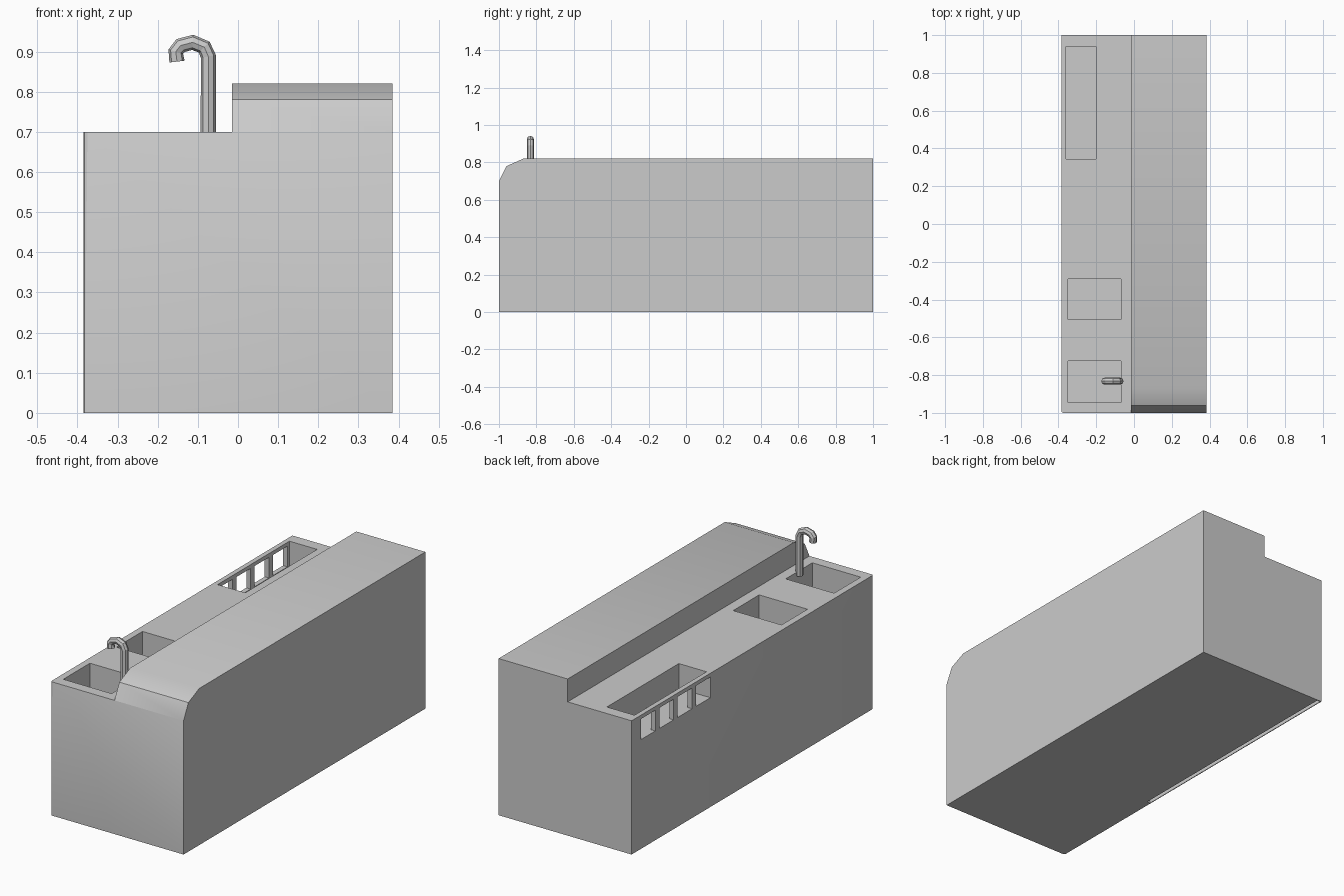
import bpy, bmesh, math
from mathutils import Vector

if "Cube" in bpy.data.objects:
    bpy.data.objects.remove(bpy.data.objects["Cube"])


def activate(ob):
    bpy.ops.object.select_all(action='DESELECT')
    ob.select_set(True)
    bpy.context.view_layer.objects.active = ob


def cut_box(target, lo, hi):
    lo, hi = Vector(lo), Vector(hi)
    bpy.ops.mesh.primitive_cube_add(size=1, location=(lo + hi) / 2)
    cutter = bpy.context.object
    cutter.name = "cutter"
    cutter.scale = hi - lo
    cutter.hide_render = True
    bpy.context.view_layer.update()
    mod = target.modifiers.new("cut", 'BOOLEAN')
    mod.operation = 'DIFFERENCE'
    mod.solver = 'EXACT'
    mod.object = cutter
    activate(target)
    bpy.ops.object.modifier_apply(modifier=mod.name)
    bpy.data.objects.remove(cutter)


# Counter body: side profile (y, z) extruded across x
W = 0.385
profile = [(-1, 0), (1, 0), (1, 0.82), (-0.87, 0.82), (-0.96, 0.78), (-1, 0.70)]
bm = bmesh.new()
face = bm.faces.new([bm.verts.new((-W, y, z)) for y, z in profile])
ext = bmesh.ops.extrude_face_region(bm, geom=[face])
bmesh.ops.translate(bm, vec=(2 * W, 0, 0),
                    verts=[v for v in ext["geom"] if isinstance(v, bmesh.types.BMVert)])
bmesh.ops.recalc_face_normals(bm, faces=bm.faces)
# Softened front corner on the serving side
corner = [e for e in bm.edges
          if all(v.co.x < 0 and v.co.y < -0.99 for v in e.verts)]
bmesh.ops.bevel(bm, geom=corner, offset=0.01, segments=2, profile=0.5,
                affect='EDGES')
me = bpy.data.meshes.new("counter_body")
bm.to_mesh(me)
bm.free()
body = bpy.data.objects.new("counter_body", me)
bpy.context.collection.objects.link(body)

# Lower work top beside the raised bar
cut_box(body, (-0.6, -1.2, 0.70), (-0.015, 1.2, 1.0))
# Two sinks
for y0, y1 in ((-0.945, -0.725), (-0.505, -0.29)):
    cut_box(body, (-0.35, y0, 0.50), (-0.07, y1, 0.8))
# Long trough with four openings in its outer wall
cut_box(body, (-0.36, 0.345, 0.57), (-0.20, 0.94, 0.8))
for i in range(4):
    y0 = 0.345 + i * 0.152
    cut_box(body, (-0.45, y0 + 0.003, 0.572), (-0.30, y0 + 0.122, 0.68))
# Narrow gap under the outer panel
cut_box(body, (-0.381, -0.33, -0.1), (-0.362, 0.995, 0.06))

activate(body)
bpy.ops.object.shade_smooth_by_angle(angle=math.radians(30))

# Tap: octagonal tube along a hooked path (x, z)
path = [(-0.074, 0.68), (-0.074, 0.888), (-0.084, 0.911), (-0.113, 0.923),
        (-0.143, 0.915), (-0.155, 0.90), (-0.152, 0.875)]
cu = bpy.data.curves.new("tap", 'CURVE')
cu.dimensions = '3D'
cu.bevel_depth = 0.019
cu.bevel_resolution = 2
cu.use_fill_caps = True
sp = cu.splines.new('POLY')
sp.points.add(len(path) - 1)
for p, (x, z) in zip(sp.points, path):
    p.co = (x, -0.832, z, 1)
sp.use_smooth = False
tap = bpy.data.objects.new("tap", cu)
bpy.context.collection.objects.link(tap)
activate(tap)
bpy.ops.object.convert(target='MESH')
